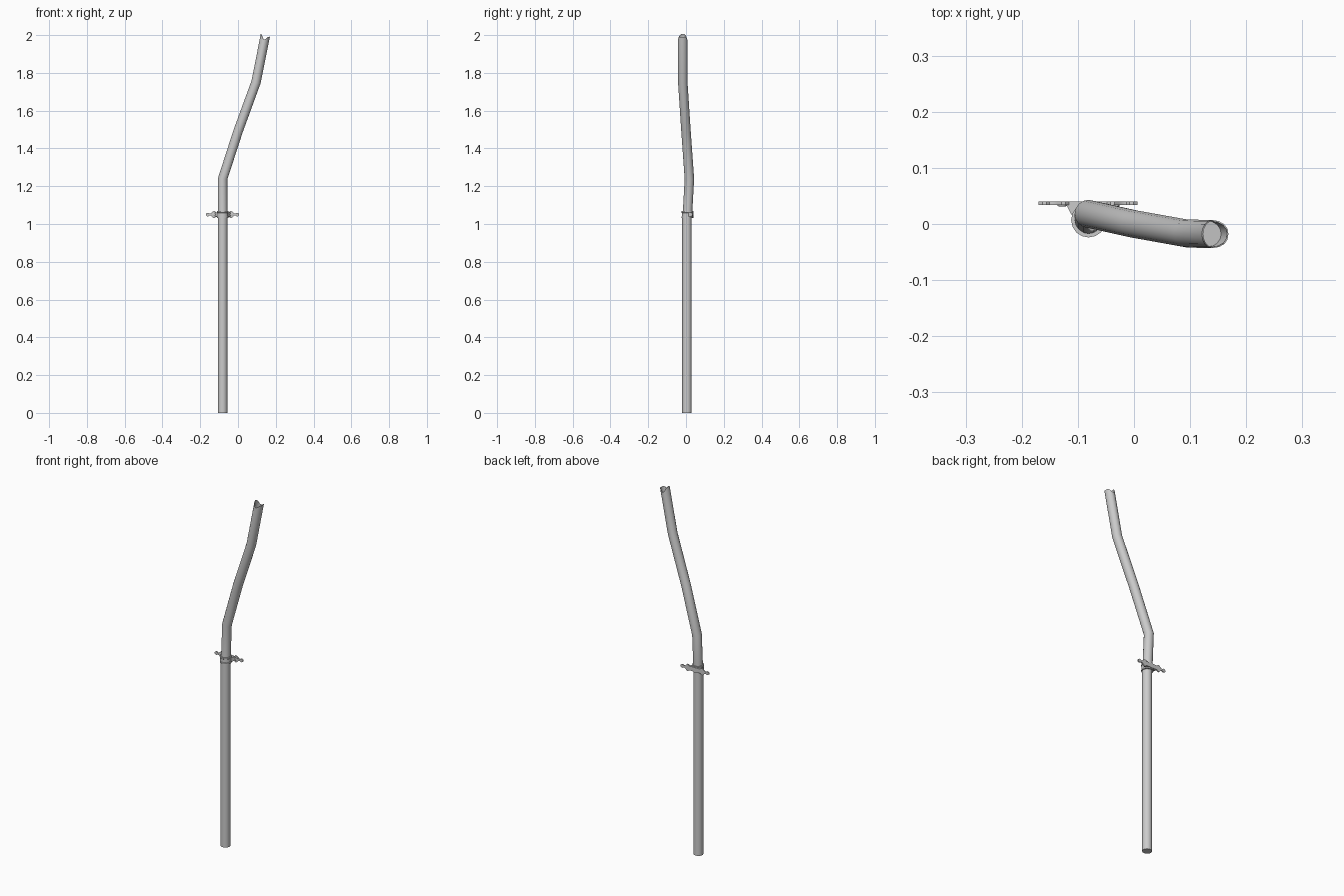
import bpy, bmesh, math
from mathutils import Vector

if "Cube" in bpy.data.objects:
    bpy.data.objects.remove(bpy.data.objects["Cube"])

SIDES = 16
CX, CY = -0.081, 0.005
BZ = 1.05          # bracket height


def finish(name, bm, angle=35):
    bmesh.ops.recalc_face_normals(bm, faces=bm.faces)
    me = bpy.data.meshes.new(name)
    bm.to_mesh(me)
    bm.free()
    ob = bpy.data.objects.new(name, me)
    bpy.context.collection.objects.link(ob)
    bpy.context.view_layer.objects.active = ob
    ob.select_set(True)
    bpy.ops.object.shade_smooth_by_angle(angle=math.radians(angle))
    ob.select_set(False)
    return ob


def ring(bm, c, n, r, offs=None):
    """Circle of vertices at c facing n; offs shifts each vertex along n."""
    n = Vector(n).normalized()
    u = (Vector((1, 0, 0)) - n * n.x).normalized()
    v = n.cross(u)
    out = []
    for i in range(SIDES):
        a = 2 * math.pi * i / SIDES
        p = Vector(c) + (u * math.cos(a) + v * math.sin(a)) * r
        if offs:
            p += n * offs[i]
        out.append(bm.verts.new(p))
    return out


def skin(bm, rings):
    for a, b in zip(rings, rings[1:]):
        for i in range(SIDES):
            j = (i + 1) % SIDES
            bm.faces.new((a[i], a[j], b[j], b[i]))


# straight lower pipe
bm = bmesh.new()
rs = [ring(bm, (CX, CY, z), (0, 0, 1), 0.025) for z in (0, BZ)]
skin(bm, rs)
bm.faces.new(rs[0])
bm.faces.new(rs[1])
finish("lower_pipe", bm)

# bent upper pipe with a broken, jagged rim
path = [Vector(p) for p in ((CX, CY + 0.002, 1.04), (CX, 0.018, 1.24), (0.0, 0.0, 1.49),
                            (0.095, -0.017, 1.75), (0.143, -0.018, 1.99))]
jag = [0.004, 0.006, 0.002, -0.008, -0.014, -0.010, 0.003, 0.010,
       0.012, 0.010, 0.003, -0.010, -0.014, -0.006, 0.004, 0.005]
bm = bmesh.new()
dirs = [(b - a).normalized() for a, b in zip(path, path[1:])]
norms = [dirs[0]] + [(a + b).normalized() for a, b in zip(dirs, dirs[1:])] + [dirs[-1]]
rs = [ring(bm, p, n, 0.025) for p, n in zip(path[:-1], norms)]
rs.append(ring(bm, path[-1], norms[-1], 0.025, jag))
rs.append(ring(bm, path[-1], norms[-1], 0.0225, jag))
rs.append(ring(bm, path[-1] - dirs[-1] * 0.05, norms[-1], 0.0225))
skin(bm, rs)
bm.faces.new(rs[0])
bm.faces.new(rs[-1])
finish("upper_pipe", bm)

# pipe collar with beaded edges
bm = bmesh.new()
prof = [(0.024, -0.018), (0.031, -0.018), (0.031, -0.011), (0.029, -0.009),
        (0.029, 0.009), (0.031, 0.011), (0.031, 0.018), (0.024, 0.018)]
rs = [ring(bm, (CX, CY + 0.002, BZ + z), (0, 0, 1), r) for r, z in prof]
skin(bm, rs + rs[:1])
finish("collar", bm)


def prism(name, outline, lo, hi, axis):
    """Extrude a 2D outline along y (axis 1) or z (axis 2)."""
    bm = bmesh.new()
    loops = []
    for h in (lo, hi):
        loops.append([bm.verts.new((a, h, b) if axis == 1 else (a, b, h)) for a, b in outline])
    bm.faces.new(loops[0])
    bm.faces.new(loops[1])
    n = len(outline)
    for i in range(n):
        j = (i + 1) % n
        bm.faces.new((loops[0][i], loops[0][j], loops[1][j], loops[1][i]))
    return finish(name, bm)


# ornamental wall ears and the gussets joining them to the collar
half = [(0.015, 0.012), (0.034, 0.012), (0.040, 0.018), (0.047, 0.019), (0.054, 0.013),
        (0.062, 0.006), (0.069, 0.005), (0.074, 0.009), (0.081, 0.009), (0.088, 0.004)]
ear = half + [(x, -z) for x, z in reversed(half)]
for side, s in (("left", -1), ("right", 1)):
    prism(side + "_ear", [(CX - 0.001 + s * x, BZ + z) for x, z in ear], 0.034, 0.040, 1)
    gus = [(0.012, 0.034), (0.042, 0.036), (0.038, 0.031), (0.028, 0.012), (0.022, 0.020)]
    prism(side + "_gusset", [(CX + s * x, y) for x, y in gus], BZ - 0.011, BZ + 0.011, 2)
    # fixing stud on each ear
    bm = bmesh.new()
    rs = [ring(bm, (CX + s * 0.047, y, BZ), (0, -1, 0), r)
          for y, r in ((0.036, 0.008), (0.032, 0.008), (0.031, 0.005))]
    skin(bm, rs)
    bm.faces.new(rs[0])
    bm.faces.new(rs[-1])
    finish(side + "_stud", bm)

# back plate behind the collar
prism("back_plate", [(CX - 0.02, BZ - 0.012), (CX + 0.02, BZ - 0.012),
                     (CX + 0.02, BZ + 0.012), (CX - 0.02, BZ + 0.012)], 0.030, 0.040, 1)
